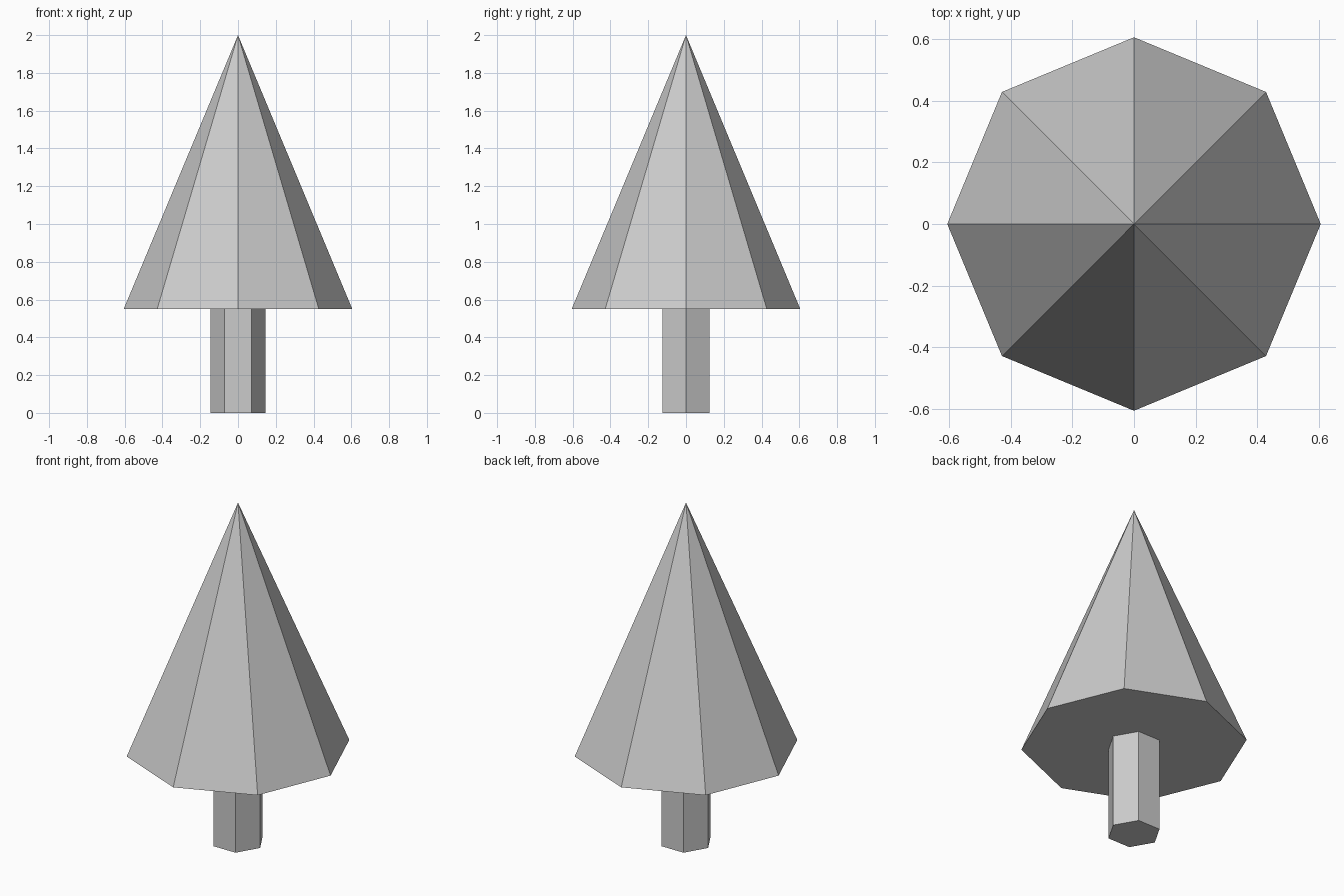
import bpy
import math

# Remove the default cube
cube = bpy.data.objects.get("Cube")
if cube:
    bpy.data.objects.remove(cube, do_unlink=True)

# Single flat grey
grey = bpy.data.materials.new("light_grey")
grey.use_nodes = True
COLOUR = (0.6, 0.6, 0.6, 1)
grey.diffuse_color = COLOUR
grey.node_tree.nodes["Principled BSDF"].inputs["Base Color"].default_value = COLOUR


def tapered_prism(name, sides, r_bottom, r_top, z_bottom, z_top, turn=0):
    """Flat-sided prism or pyramid standing between two heights."""
    bpy.ops.mesh.primitive_cone_add(
        vertices=sides, radius1=r_bottom, radius2=r_top, depth=z_top - z_bottom,
        location=(0, 0, (z_bottom + z_top) / 2), rotation=(0, 0, turn))
    obj = bpy.context.object
    obj.name = obj.data.name = name
    obj.data.materials.append(grey)
    return obj


# Six-sided trunk with corners on the x axis
tapered_prism("trunk", 6, 0.145, 0.145, 0, 0.55, math.pi / 2)

# Eight-sided pointed foliage
tapered_prism("foliage", 8, 0.605, 0, 0.55, 2)
